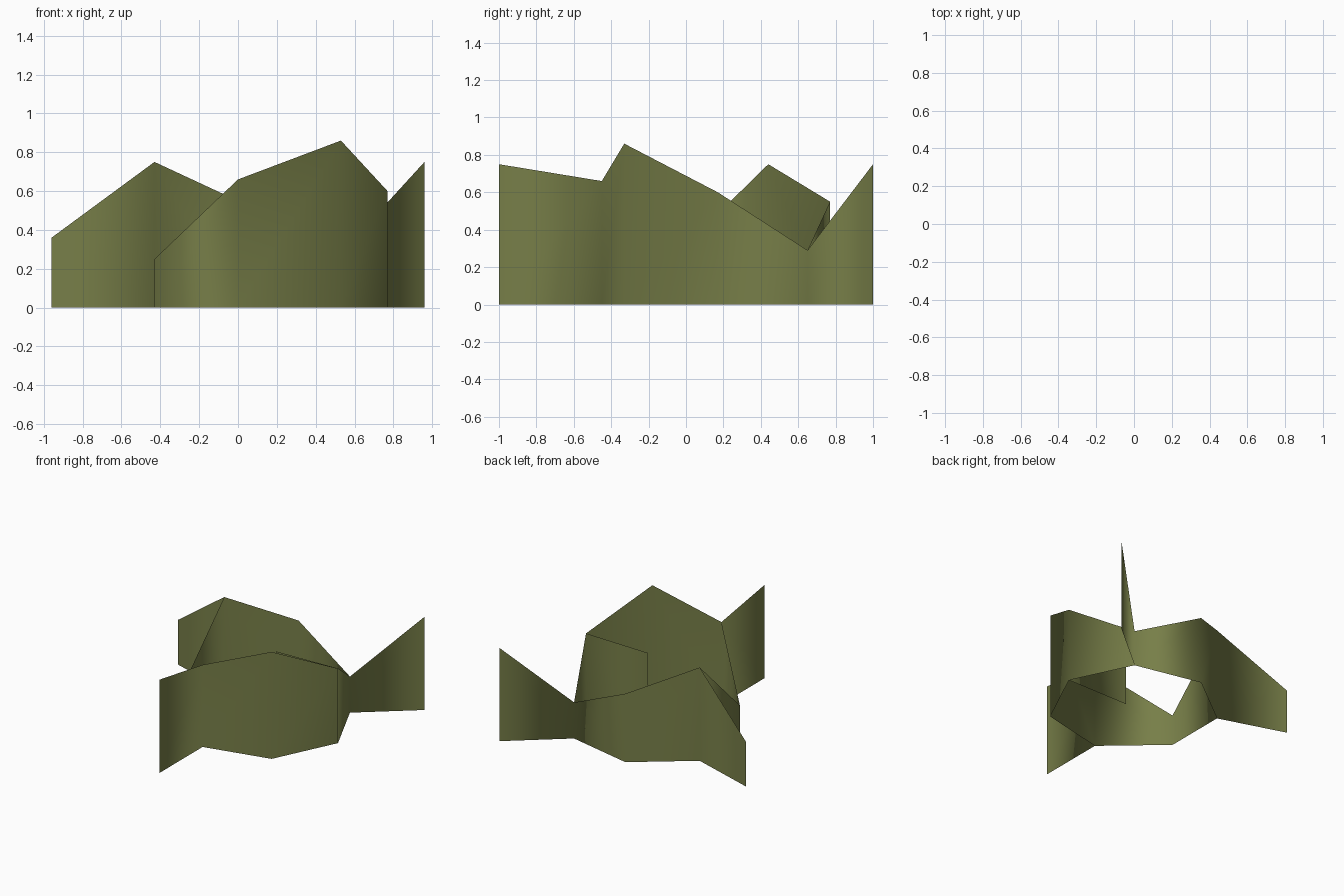
import bpy, bmesh

if "Cube" in bpy.data.objects:
    bpy.data.objects.remove(bpy.data.objects["Cube"])

# Plan position and wall height of every upright: (x, y, height)
POSTS = {
    "front": (0.00, -0.45, 0.66),
    "front_right": (0.53, -0.33, 0.86),
    "right": (0.77, 0.17, 0.60),
    "back_right": (0.54, 0.65, 0.29),
    "back": (0.00, 0.77, 0.55),
    "back_left": (-0.43, 0.44, 0.75),
    "left": (-0.43, -0.07, 0.25),
    "front_end": (0.00, -1.00, 0.75),
    "back_right_end": (0.96, 1.00, 0.75),
    "back_left_end": (-0.96, 0.61, 0.36),
    "inner_end": (0.22, 0.17, 0.59),
}
RING = ["front", "front_right", "right", "back_right", "back", "back_left", "left"]
WINGS = [("front_end", "front"), ("back_right", "back_right_end"),
         ("back_left", "back_left_end"), ("inner_end", "right")]

olive = bpy.data.materials.new("olive")
olive.diffuse_color = (0.185, 0.21, 0.065, 1.0)
olive.use_nodes = True
olive.node_tree.nodes["Principled BSDF"].inputs["Base Color"].default_value = olive.diffuse_color

# Thin upright sheets: a closed ring plus wings sharing its corners
bm = bmesh.new()
posts = {n: (bm.verts.new((x, y, 0)), bm.verts.new((x, y, h)))
         for n, (x, y, h) in POSTS.items()}
walls = list(zip(RING, RING[1:] + RING[:1])) + WINGS
for a, b in walls:
    (a0, a1), (b0, b1) = posts[a], posts[b]
    bm.faces.new((a0, b0, b1, a1)).smooth = True

mesh = bpy.data.meshes.new("ruined_walls")
bm.to_mesh(mesh)
bm.free()
mesh.materials.append(olive)
obj = bpy.data.objects.new("ruined_walls", mesh)
bpy.context.collection.objects.link(obj)
